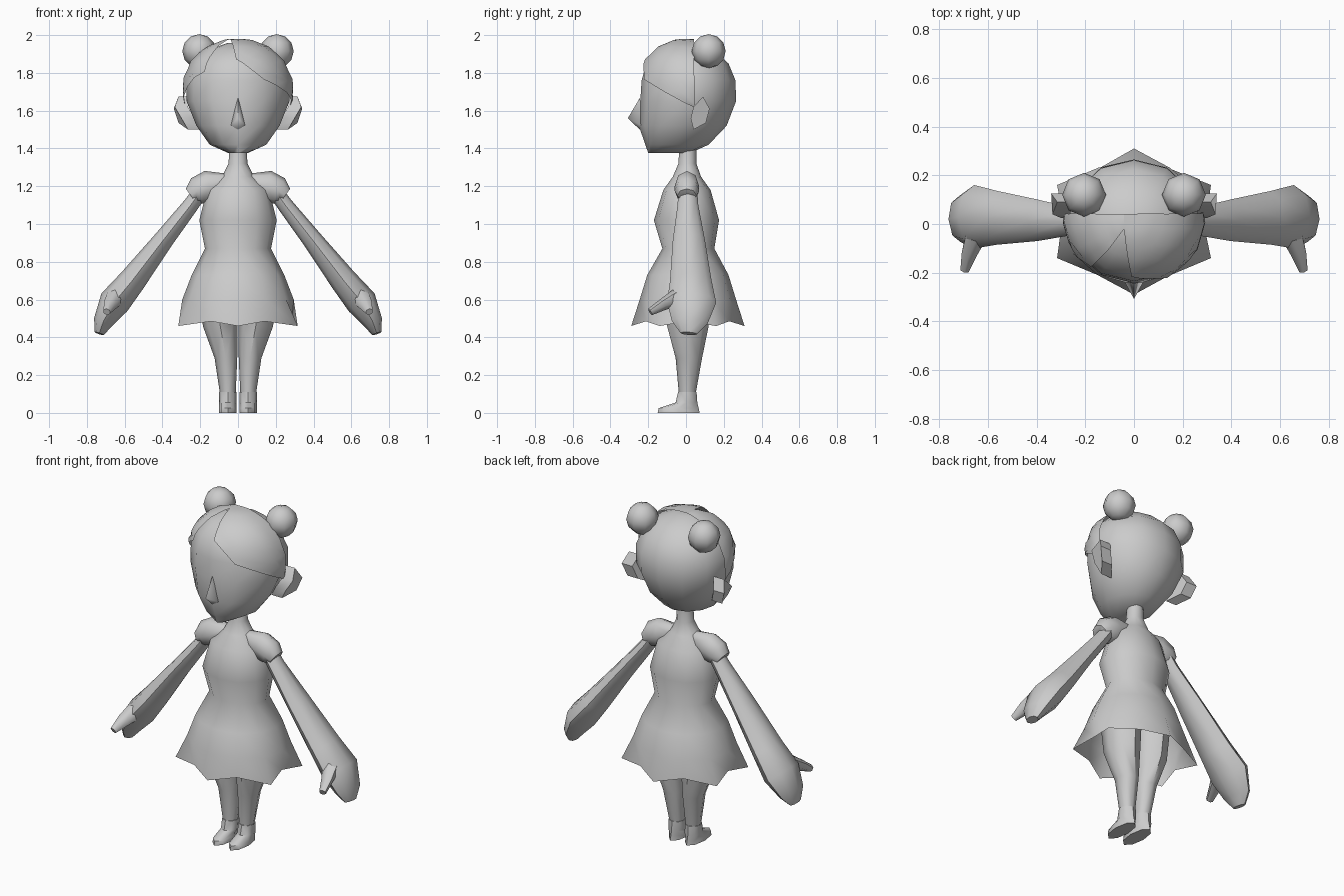
import bpy, bmesh, math
from mathutils import Vector
from mathutils.bvhtree import BVHTree

if "Cube" in bpy.data.objects:
    bpy.data.objects.remove(bpy.data.objects["Cube"])

grey = bpy.data.materials.new("plain_grey")
grey.diffuse_color = (0.6, 0.6, 0.6, 1)
grey.use_nodes = True
grey.node_tree.nodes["Principled BSDF"].inputs["Base Color"].default_value = grey.diffuse_color


def finish(name, bm, angle=50, mirror=False):
    """Turn a bmesh into a smooth object with sharp creases."""
    bmesh.ops.recalc_face_normals(bm, faces=bm.faces)
    mesh = bpy.data.meshes.new(name)
    bm.to_mesh(mesh)
    bm.free()
    mesh.materials.append(grey)
    for p in mesh.polygons:
        p.use_smooth = True
    mesh.set_sharp_from_angle(angle=math.radians(angle))
    ob = bpy.data.objects.new(name, mesh)
    bpy.context.collection.objects.link(ob)
    if mirror:
        ob.modifiers.new("mirror", 'MIRROR').use_clip = False
    return ob


def loft(rings, cap_start=True, cap_end=True):
    """Skin a list of closed rings of points."""
    bm = bmesh.new()
    rows = [[bm.verts.new(p) for p in r] for r in rings]
    n = len(rows[0])
    for a, b in zip(rows, rows[1:]):
        for i in range(n):
            j = (i + 1) % n
            bm.faces.new((a[i], a[j], b[j], b[i]))
    if cap_start:
        bm.faces.new(rows[0])
    if cap_end:
        bm.faces.new(rows[-1])
    return bm


def ring(z, hw, front, back, cx=0, n=12):
    """Horizontal oval given half width, front y and back y."""
    cy, ry = (front + back) / 2, (back - front) / 2
    return [Vector((cx + hw * math.cos(t), cy + ry * math.sin(t), z))
            for t in (2 * math.pi * i / n for i in range(n))]


def limb(pts, n=8):
    """Tube along points (x, y, z, thickness, breadth)."""
    rings = []
    for i, p in enumerate(pts):
        a, b = pts[max(i - 1, 0)], pts[min(i + 1, len(pts) - 1)]
        d = (Vector(b[:3]) - Vector(a[:3])).normalized()
        u = Vector((0, 1, 0)).cross(d).normalized()
        v = d.cross(u)
        rings.append([Vector(p[:3]) + u * p[3] * math.cos(t) + v * p[4] * math.sin(t)
                      for t in (2 * math.pi * k / n for k in range(n))])
    return loft(rings)


# Head
head = loft([ring(*r) for r in (
    (1.375, .05, -.20, .02), (1.42, .15, -.215, .12), (1.52, .22, -.25, .215),
    (1.65, .272, -.242, .265), (1.76, .272, -.235, .262), (1.85, .235, -.21, .225),
    (1.92, .16, -.14, .145), (1.957, .06, -.05, .05))])
bmesh.ops.recalc_face_normals(head, faces=head.faces)
surface = BVHTree.FromBMesh(head)
finish("head", head)

# Nose
bm = bmesh.new()
top, tip, base, left, right = [bm.verts.new(p) for p in (
    (0, -.243, 1.67), (0, -.308, 1.56), (0, -.245, 1.50), (-.04, -.235, 1.52), (.04, -.235, 1.52))]
for f in ((top, tip, left), (top, right, tip), (tip, base, left), (tip, right, base)):
    bm.faces.new(f)
finish("nose", bm, 70)

# Swept fringe: shells hugging the head from a side line to the face edge
CENTRE = Vector((0, .01, 1.66))


def along(pts, t):
    t *= len(pts) - 1
    i = min(int(t), len(pts) - 2)
    return Vector(pts[i]).lerp(Vector(pts[i + 1]), t - i)


def fringe(name, face_edge, rear_edge, steps=12, cross=5):
    bm = bmesh.new()
    rows = []
    for i in range(steps + 1):
        row = []
        for j in range(cross + 1):
            p = along(face_edge, i / steps).lerp(along(rear_edge, i / steps), j / cross)
            d = (p - CENTRE).normalized()
            hit = surface.ray_cast(CENTRE, d)[0] or p
            row.append(bm.verts.new(hit + d * .022))
        rows.append(row)
    for a, b in zip(rows, rows[1:]):
        for j in range(cross):
            bm.faces.new((a[j], a[j + 1], b[j + 1], b[j]))
    finish(name, bm)


fringe("fringe_right",
       [(-.04, -.02, 1.97), (-.01, -.225, 1.88), (.14, -.23, 1.77), (.31, .05, 1.61)],
       [(-.04, .04, 1.97), (.13, .04, 1.93), (.25, .04, 1.8), (.30, .05, 1.63)])
fringe("fringe_left",
       [(-.04, -.02, 1.97), (-.10, -.10, 1.93), (-.18, -.18, 1.81), (-.30, .04, 1.63)],
       [(-.04, .04, 1.97), (-.15, .04, 1.92), (-.25, .04, 1.8), (-.30, .04, 1.65)])

# Hair buns
bm = bmesh.new()
bmesh.ops.create_uvsphere(bm, u_segments=8, v_segments=6, radius=.09)
bmesh.ops.translate(bm, verts=bm.verts, vec=(.205, .12, 1.915))
finish("hair_bun", bm, 60, mirror=True)

# Ears: flared slabs, outline as (y, z, outer x)
outline = [(.09, 1.675, .315), (.125, 1.61, .34), (.105, 1.535, .315),
           (.04, 1.50, .265), (.025, 1.56, .30), (.04, 1.62, .335)]
finish("ear", loft([[(x - .07, y, z) for y, z, x in outline],
                    [(x, y, z) for y, z, x in outline]]), 40, mirror=True)

# Neck, bodice and flared skirt with a six-pointed hem
body = [ring(*r) for r in (
    (1.42, .045, -.035, .055), (1.32, .05, -.04, .055), (1.25, .085, -.07, .08),
    (1.18, .165, -.12, .13), (1.02, .205, -.17, .175), (.87, .175, -.125, .15),
    (.73, .245, -.205, .225), (.60, .295, -.245, .265))]
hem = ring(.46, .365, -.29, .31)
for i in range(0, 12, 2):
    hem[i] = Vector((hem[i].x * .78, hem[i].y * .85, .485))
finish("dress", loft(body + [hem], cap_end=False), 60)

# Puffed shoulders
finish("shoulder_puff", limb([
    (.06, .005, 1.225, .045, .045), (.15, .005, 1.20, .085, .065),
    (.215, .005, 1.175, .075, .065), (.25, .005, 1.15, .045, .05)]), 60, mirror=True)

# Arms with mitten hands, and thumbs
finish("arm", limb([
    (.20, .01, 1.17, .04, .05), (.25, .01, 1.10, .042, .055), (.395, .015, .915, .053, .085),
    (.56, .025, .70, .072, .11), (.655, .03, .585, .083, .13),
    (.715, .02, .48, .052, .095), (.735, .015, .42, .025, .045)]), 50, mirror=True)
finish("thumb", limb([
    (.65, -.05, .61, .05, .045), (.675, -.12, .575, .038, .03),
    (.695, -.19, .535, .02, .02)], 6), 60, mirror=True)

# Legs
finish("leg", loft([ring(z, w, f, b, cx, 8) for z, w, f, b, cx in (
    (.66, .10, -.12, .14, .10), (.46, .092, -.10, .12, .094), (.29, .06, -.055, .085, .064),
    (.105, .042, -.038, .052, .054))]), 50, mirror=True)

# Feet with pointed toes
finish("foot", loft([ring(z, w, f, b, .054, 8) for z, w, f, b in (
    (.11, .046, -.042, .056), (.055, .046, -.055, .06),
    (.025, .046, -.145, .067), (0, .046, -.15, .072))]), 50, mirror=True)
